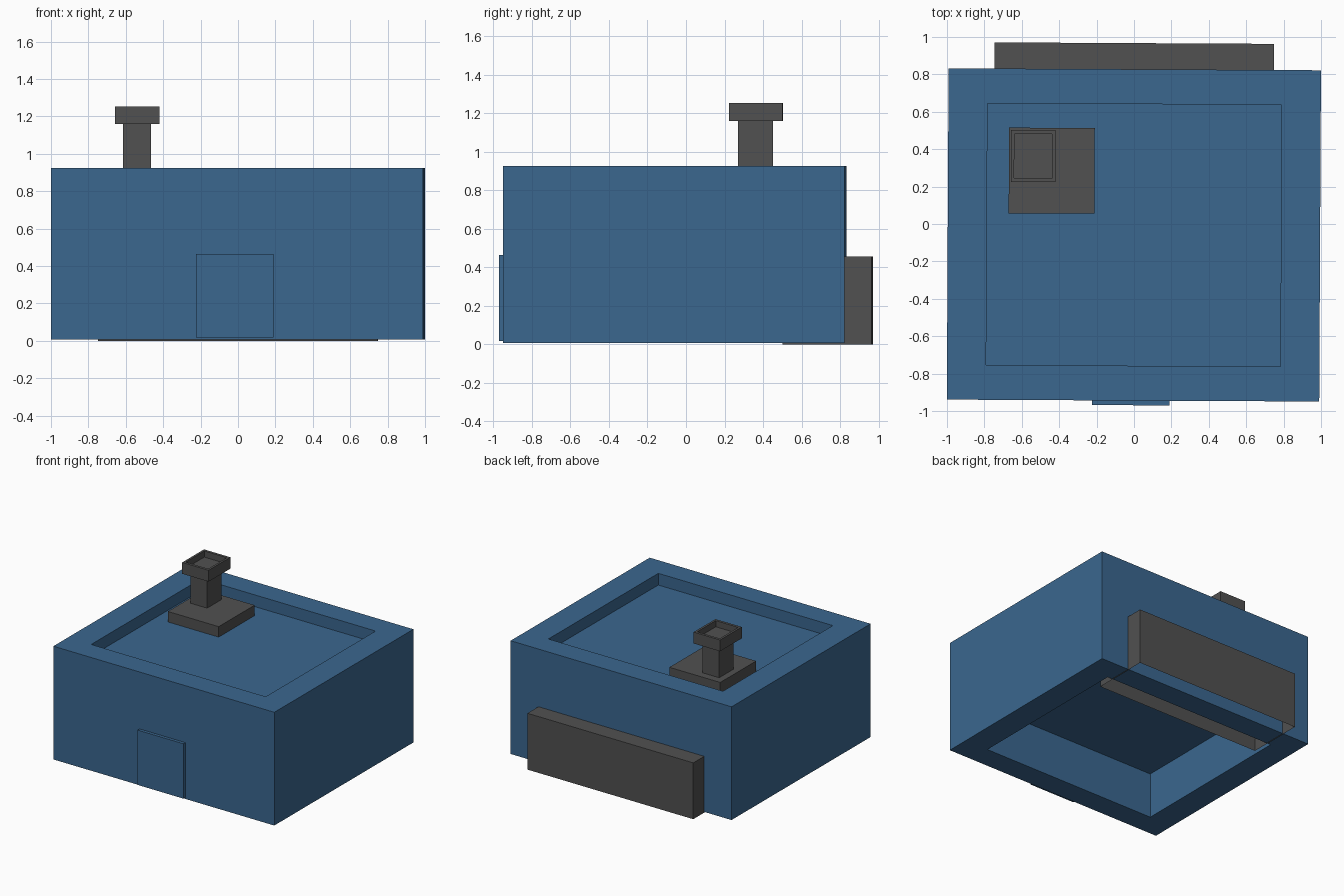
import bpy, bmesh, math
from mathutils import Vector

if "Cube" in bpy.data.objects:
    bpy.data.objects.remove(bpy.data.objects["Cube"])

TURN = math.radians(-0.3)  # the whole model sits very slightly turned


def material(name, rgb):
    mat = bpy.data.materials.new(name)
    mat.diffuse_color = (*rgb, 1)
    mat.use_nodes = True
    mat.node_tree.nodes["Principled BSDF"].inputs["Base Color"].default_value = mat.diffuse_color
    return mat


blue = material("blue", (0.043, 0.135, 0.275))
dark_grey = material("dark_grey", (0.082, 0.082, 0.082))


def box(name, x, y, z, mat, top=None, bottom=None, open_bottom=False):
    """Box from (min, max) ranges; top/bottom = (scale, depth) of a recess."""
    centre = Vector(((x[0] + x[1]) / 2, (y[0] + y[1]) / 2, (z[0] + z[1]) / 2))
    bm = bmesh.new()
    bmesh.ops.create_cube(bm, size=1)
    bmesh.ops.scale(bm, vec=(x[1] - x[0], y[1] - y[0], z[1] - z[0]), verts=bm.verts)
    for sign, recess in ((1, top), (-1, bottom)):
        if not recess:
            continue
        scale, depth = recess
        face = [max(bm.faces, key=lambda f: sign * f.calc_center_median().z)]
        face = bmesh.ops.extrude_discrete_faces(bm, faces=face)["faces"]
        bmesh.ops.scale(bm, vec=(scale, scale, 1), verts=face[0].verts)
        face = bmesh.ops.extrude_discrete_faces(bm, faces=face)["faces"]
        bmesh.ops.translate(bm, vec=(0, 0, -sign * depth), verts=face[0].verts)
    if open_bottom:
        low = min(bm.faces, key=lambda f: f.calc_center_median().z)
        bmesh.ops.delete(bm, geom=[low], context='FACES_ONLY')
    mesh = bpy.data.meshes.new(name)
    bm.to_mesh(mesh)
    bm.free()
    mesh.materials.append(mat)
    ob = bpy.data.objects.new(name, mesh)
    ob.location = centre
    ob.rotation_euler.z = TURN
    bpy.context.collection.objects.link(ob)
    return ob


# Main building: sunken roof and hollow underside
box("building", (-0.996, 0.995), (-0.944, 0.827), (0.006, 0.925), blue,
    top=(0.79, 0.095), bottom=(0.79, 0.37))

# Door panel on the front
box("door", (-0.225, 0.19), (-0.969, -0.9), (0.018, 0.463), blue)

# Rear annex, open underneath and reaching into the hollow
box("rear_annex", (-0.746, 0.748), (0.505, 0.967), (0.0, 0.457), dark_grey,
    open_bottom=True)

# Chimney
box("chimney_base", (-0.669, -0.211), (0.056, 0.514), (0.83, 0.915), dark_grey)
box("chimney_shaft", (-0.615, -0.466), (0.27, 0.452), (0.915, 1.16), dark_grey)
box("chimney_cap", (-0.658, -0.42), (0.224, 0.502), (1.16, 1.252), dark_grey,
    top=(0.85, 0.05))
